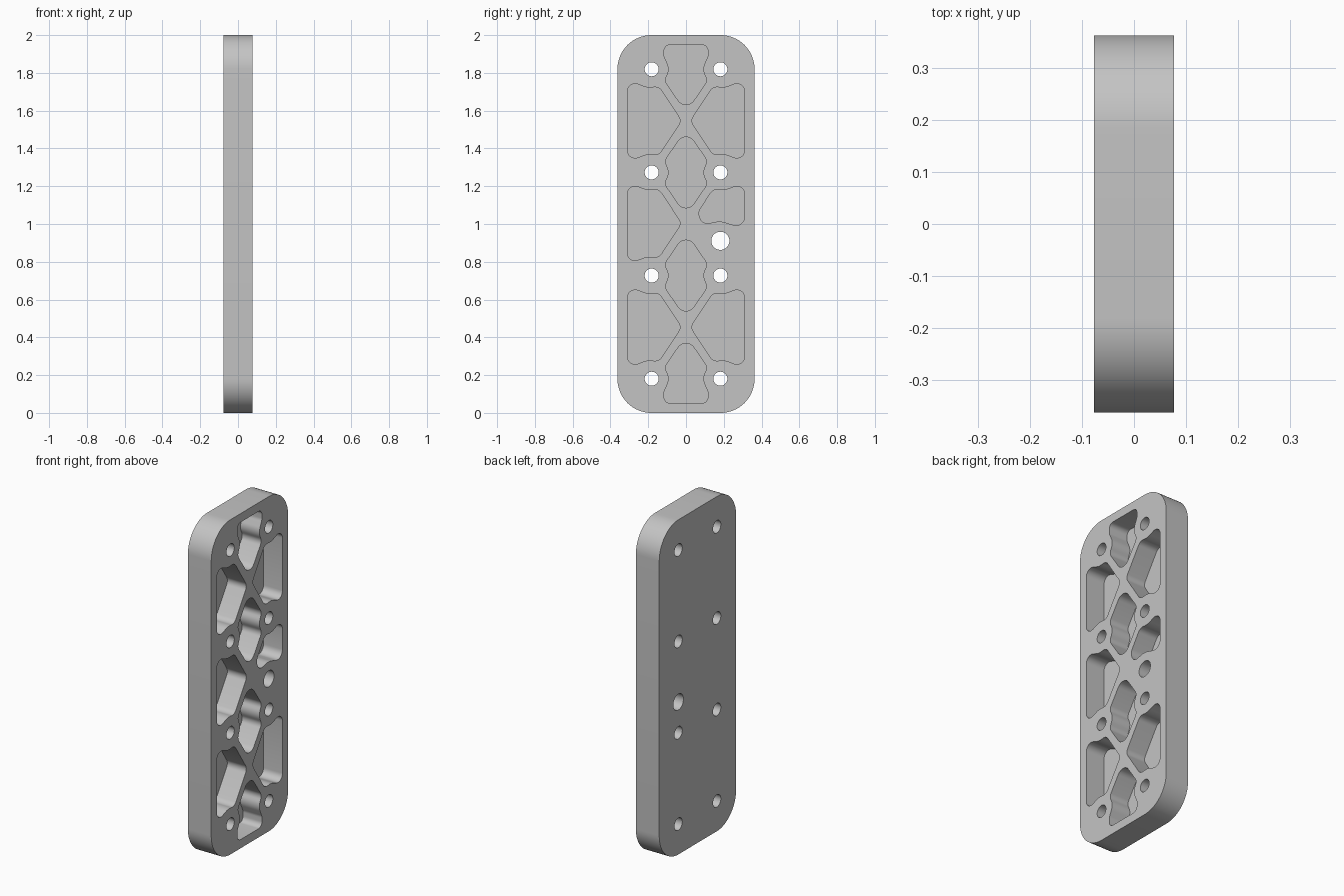
import bpy, bmesh, math
from mathutils import Vector

cube = bpy.data.objects.get("Cube")
if cube:
    bpy.data.objects.remove(cube, do_unlink=True)

HALF_T, HALF_W = 0.077, 0.363
POCKET_FLOOR = -0.048
HOLE_Y, PITCH = 0.182, 0.546
ROWS = [1 + PITCH * k for k in (-1.5, -0.5, 0.5, 1.5)]

grey = bpy.data.materials.new("plain_grey")
grey.use_nodes = True
grey.diffuse_color = (0.55, 0.55, 0.55, 1)
grey.node_tree.nodes["Principled BSDF"].inputs["Base Color"].default_value = grey.diffuse_color


def fillet(corners, steps=8):
    """Round each (y, z, radius) corner of a closed outline with a tangent arc."""
    out, n = [], len(corners)
    for i, (y, z, r) in enumerate(corners):
        p = Vector((y, z))
        a = Vector(corners[i - 1][:2]) - p
        b = Vector(corners[(i + 1) % n][:2]) - p
        half = a.angle(b) / 2
        t = min(r / math.tan(half), 0.499 * a.length, 0.499 * b.length)
        r = t * math.tan(half)
        a.normalize()
        b.normalize()
        centre = p + (a + b).normalized() * (r / math.sin(half))
        start, end = p + a * t - centre, p + b * t - centre
        sweep = start.angle_signed(end)
        for k in range(steps + 1):
            # angle_signed is clockwise-positive
            c, s = math.cos(-sweep * k / steps), math.sin(-sweep * k / steps)
            out.append(centre + Vector((start.x * c - start.y * s, start.x * s + start.y * c)))
    return out


def circle(y, z, r, n=40):
    return [Vector((y + r * math.cos(math.tau * k / n), z + r * math.sin(math.tau * k / n)))
            for k in range(n)]


def place(shape, y=0, z=0, sy=1, sz=1):
    return [Vector((y + sy * p.x, z + sz * p.y)) for p in shape]


def prisms(name, items):
    """Object made of (outline, x0, x1) prisms extruded along x."""
    bm = bmesh.new()
    for outline, x0, x1 in items:
        face = bm.faces.new([bm.verts.new((x0, p.x, p.y)) for p in outline])
        ext = bmesh.ops.extrude_face_region(bm, geom=[face], use_keep_orig=True)
        verts = [g for g in ext["geom"] if isinstance(g, bmesh.types.BMVert)]
        bmesh.ops.translate(bm, verts=verts, vec=(x1 - x0, 0, 0))
    bmesh.ops.recalc_face_normals(bm, faces=bm.faces)
    mesh = bpy.data.meshes.new(name)
    bm.to_mesh(mesh)
    bm.free()
    mesh.materials.append(grey)
    obj = bpy.data.objects.new(name, mesh)
    bpy.context.collection.objects.link(obj)
    return obj


# Plate outline with large rounded corners
plate_outline = fillet([(-HALF_W, 0, 0.18), (HALF_W, 0, 0.18),
                        (HALF_W, 2, 0.18), (-HALF_W, 2, 0.18)], 16)

# Side pocket: blunt triangle pointing at the centre line, scooped near the holes
upper = [(0.31, 0.215, 0.045), (0.2, 0.173, 0.1), (0.145, 0.183, 0.05)]
lower = [(y, -z, r) for y, z, r in reversed(upper)]
side_pocket = fillet(upper + [(0.024, 0, 0.04)] + lower)

# Centre pocket: diamond pinched between two holes
waist = [(0.114, 0.06, 0.04), (0.085, 0, 0.08), (0.114, -0.06, 0.04)]
mirrored = [(-y, z, r) for y, z, r in reversed(waist)]
centre_pocket = fillet([(0, 0.226, 0.05)] + waist + [(0, -0.226, 0.05)] + mirrored)

# End pocket: lower half of the diamond with a squared top
end_side = [(0.116, 0.129, 0.035), (0.116, 0.068, 0.04)] + waist[1:]
end_mirror = [(-y, z, r) for y, z, r in reversed(end_side)]
end_pocket = fillet(end_side + [(0, -0.226, 0.05)] + end_mirror)

# Short pocket above the large hole
short_pocket = fillet(upper + [(0.063, 0.058, 0.05), (0.088, -0.006, 0.04),
                               (0.18, 0.013, 0.1), (0.31, -0.026, 0.045)])

low, mid, high = 1 - PITCH, 1.003, 1 + PITCH
pockets = [place(side_pocket, z=z, sy=s) for z in (low, high) for s in (-1, 1)]
pockets += [place(side_pocket, z=mid, sy=-1), place(short_pocket, z=mid)]
pockets += [place(centre_pocket, z=z) for z in ROWS[1:3]]
pockets += [place(end_pocket, z=ROWS[3]), place(end_pocket, z=ROWS[0], sz=-1)]

holes = [circle(s * HOLE_Y, z, 0.037) for z in ROWS for s in (-1, 1)]
holes.append(circle(HOLE_Y, 0.911, 0.048))

plate = prisms("ribbed_plate", [(plate_outline, -HALF_T, HALF_T)])
cutter = prisms("pocket_and_hole_cutter",
                [(p, POCKET_FLOOR, HALF_T + 0.1) for p in pockets] +
                [(h, -HALF_T - 0.1, HALF_T + 0.1) for h in holes])
cutter.hide_render = True

# Cut the pockets and holes, then discard the cutter
cut = plate.modifiers.new("cut", 'BOOLEAN')
cut.operation = 'DIFFERENCE'
cut.solver = 'EXACT'
cut.object = cutter
for o in bpy.context.selected_objects:
    o.select_set(False)
plate.select_set(True)
bpy.context.view_layer.objects.active = plate
bpy.ops.object.modifier_apply(modifier=cut.name)
bpy.data.objects.remove(cutter, do_unlink=True)
bpy.ops.object.shade_smooth_by_angle(angle=math.radians(30))
